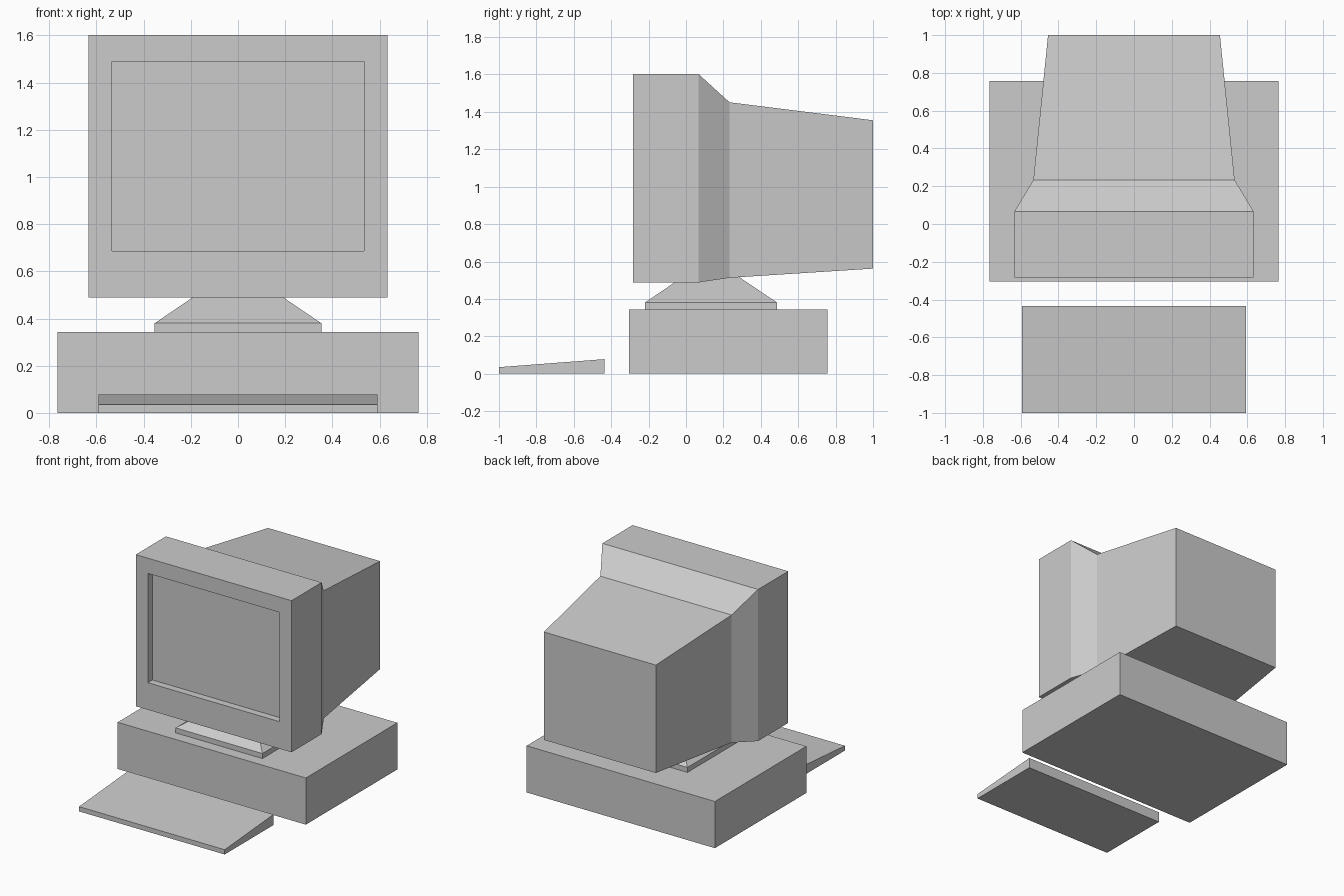
import bpy, bmesh

if "Cube" in bpy.data.objects:
    bpy.data.objects.remove(bpy.data.objects["Cube"])


def loft(name, axis, rings):
    """Join rectangles (position, half width in x, low, high) along axis 'y' or 'z', capping both ends."""
    bm = bmesh.new()
    loops = []
    for pos, w, lo, hi in rings:
        corners = [(-w, lo), (w, lo), (w, hi), (-w, hi)]
        loops.append([bm.verts.new((x, pos, t) if axis == 'y' else (x, t, pos)) for x, t in corners])
    for a, b in zip(loops, loops[1:]):
        for i in range(4):
            j = (i + 1) % 4
            bm.faces.new((a[i], a[j], b[j], b[i]))
    bm.faces.new(loops[0])
    bm.faces.new(loops[-1])
    bmesh.ops.recalc_face_normals(bm, faces=bm.faces)
    mesh = bpy.data.meshes.new(name)
    bm.to_mesh(mesh)
    bm.free()
    obj = bpy.data.objects.new(name, mesh)
    bpy.context.collection.objects.link(obj)
    return obj


# Wedge-shaped keyboard
loft("keyboard", 'y', [(-1.0, 0.592, 0.0, 0.035),
                       (-0.435, 0.592, 0.0, 0.078)])

# Flat desktop case
loft("computer_case", 'z', [(0.0, 0.765, -0.305, 0.757),
                            (0.343, 0.765, -0.305, 0.757)])

# Monitor foot: thin plate, then a taper into the monitor's underside
loft("monitor_stand", 'z', [(0.343, 0.353, -0.22, 0.487),
                            (0.38, 0.353, -0.22, 0.487),
                            (0.52, 0.147, -0.014, 0.28)])

# Monitor: recessed screen, bezel, front housing, shoulder, tapered tube cover
loft("monitor", 'y', [(-0.23, 0.535, 0.687, 1.49),
                      (-0.283, 0.535, 0.687, 1.49),
                      (-0.283, 0.633, 0.488, 1.602),
                      (0.067, 0.633, 0.488, 1.602),
                      (0.233, 0.533, 0.513, 1.451),
                      (1.0, 0.455, 0.562, 1.355)])
